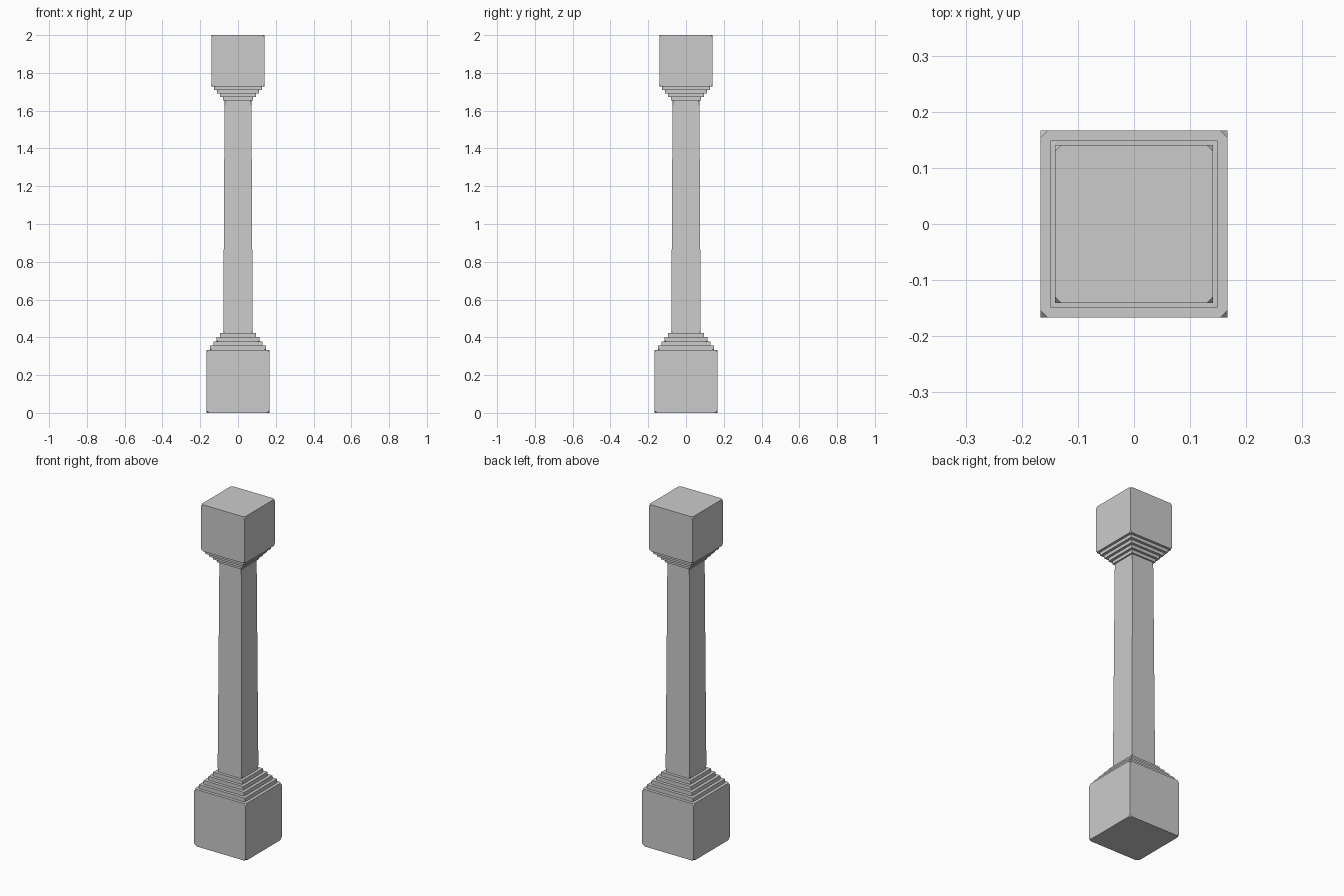
import bpy, bmesh

if "Cube" in bpy.data.objects:
    bpy.data.objects.remove(bpy.data.objects["Cube"])

CUT = 0.042  # corner cut as a fraction of the block's size


def block(name, half, z0, z1, top_half=None):
    """Square block with clipped corners, optionally tapering to top_half."""
    top_half = half if top_half is None else top_half
    bm = bmesh.new()
    bmesh.ops.create_cube(bm, size=1)
    bmesh.ops.bevel(bm, geom=bm.verts[:], offset=CUT, segments=1,
                    profile=0.5, affect='VERTICES')
    for v in bm.verts:
        t = v.co.z + 0.5
        w = 2 * (half + (top_half - half) * t)
        v.co = (v.co.x * w, v.co.y * w, z0 + (z1 - z0) * t)
    mesh = bpy.data.meshes.new(name)
    bm.to_mesh(mesh)
    bm.free()
    obj = bpy.data.objects.new(name, mesh)
    bpy.context.collection.objects.link(obj)
    return obj


# Base and its rising steps
block("base_block", 0.167, 0.0, 0.334)
for i, half in enumerate((0.149, 0.131, 0.113, 0.095)):
    z = 0.334 + 0.0225 * i
    block(f"base_step_{i + 1}", half, z, z + 0.0225)

# Slightly tapered shaft, sunk into both sets of steps
block("shaft", 0.078, 0.40, 1.67, 0.071)

# Capital and the steps shrinking beneath it
block("capital_block", 0.141, 1.727, 2.0)
for i, half in enumerate((0.126, 0.110, 0.095, 0.080)):
    z = 1.727 - 0.0185 * i
    block(f"capital_step_{i + 1}", half, z - 0.0185, z)
